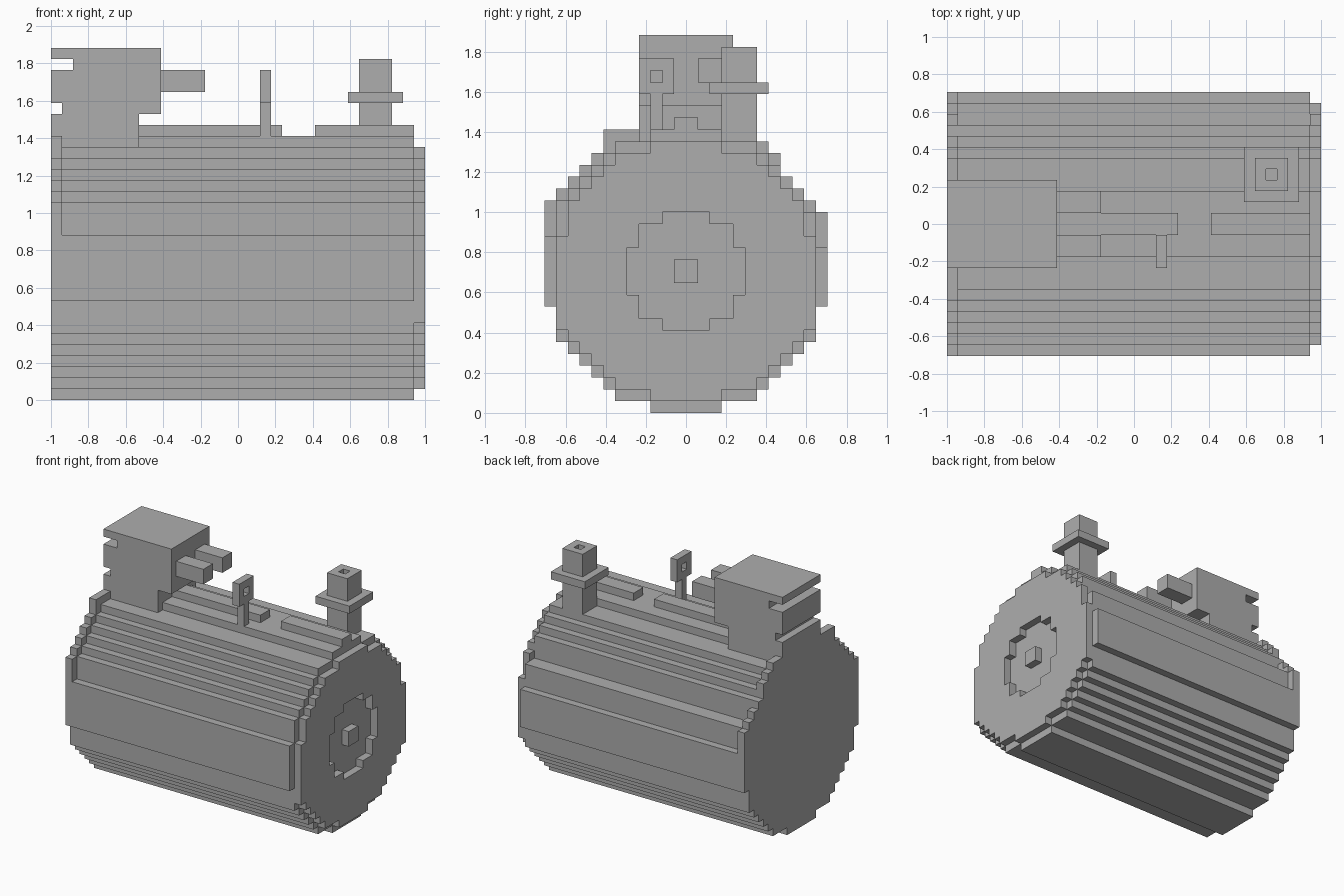
import bpy, bmesh
from mathutils import Vector

U = 1 / 17  # size of one block

cube = bpy.data.objects.get("Cube")
if cube:
    bpy.data.objects.remove(cube, do_unlink=True)

GREY = (0.42, 0.42, 0.42, 1)
grey = bpy.data.materials.new("plain grey")
grey.use_nodes = True
grey.diffuse_color = GREY
grey.node_tree.nodes["Principled BSDF"].inputs["Base Color"].default_value = GREY


def finish(name, bm):
    bmesh.ops.scale(bm, vec=(U, U, U), verts=bm.verts)
    bmesh.ops.recalc_face_normals(bm, faces=bm.faces)
    mesh = bpy.data.meshes.new(name)
    bm.to_mesh(mesh)
    bm.free()
    mesh.materials.append(grey)
    obj = bpy.data.objects.new(name, mesh)
    bpy.context.collection.objects.link(obj)
    return obj


def boxes(name, *spans):
    """Each span is (x range, y range, z range) in blocks."""
    bm = bmesh.new()
    for span in spans:
        lo, hi = Vector([s[0] for s in span]), Vector([s[1] for s in span])
        for v in bmesh.ops.create_cube(bm, size=1)["verts"]:
            v.co = (lo + hi) / 2 + v.co * (hi - lo)
    return finish(name, bm)


def steps(rows, z, side):
    """Stair outline going up from z; rows hold (top, half width)."""
    points = []
    for top, width in rows:
        points += [(side * width, z), (side * width, top)]
        z = top
    return points


def extrude(name, outlines, x0, x1):
    bm = bmesh.new()
    for outline in outlines:
        face = bm.faces.new([bm.verts.new((x0, y, z)) for y, z in outline])
        new = bmesh.ops.extrude_face_region(bm, geom=[face], use_keep_orig=True)["geom"]
        verts = [g for g in new if isinstance(g, bmesh.types.BMVert)]
        bmesh.ops.translate(bm, vec=(x1 - x0, 0, 0), verts=verts)
    return finish(name, bm)


# Stepped drum and its rear flange
lower = [(1, 3), (2, 6), (3, 7), (4, 8), (5, 9), (6, 10), (9, 11)]
body_front = lower + [(15, 12), (18, 11), (19, 10), (20, 9), (21, 8), (22, 7), (23, 6), (24, 3)]
body_back = lower + [(14, 12), (17, 11), (20, 9), (21, 8), (22, 7), (23, 6), (24, 3)]
rim_front = lower + [(18, 12), (19, 11), (20, 10), (21, 9), (22, 8), (24, 7)]
rim_back = lower + [(17, 12), (18, 11), (19, 10), (20, 9), (22, 8), (23, 7), (24, 6)]
for name, front, back, x0, x1 in (("drum", body_front, body_back, -16, 16),
                                  ("rear_flange", rim_front, rim_back, -17, -16)):
    extrude(name, [steps(back, 0, 1) + steps(front, 0, -1)[::-1]], x0, x1)

# End disc with a round recess and a small hub
disc = [(2, 3), (3, 6), (4, 7), (5, 8), (6, 9), (7, 10), (15, 11),
        (18, 10), (19, 9), (20, 8), (21, 7), (22, 6), (23, 3)]
recess = [(8, 2), (10, 4), (14, 5), (16, 4), (17, 2)]
halves = []
for side in (-1, 1):
    outer = [(0, 1)] + steps(disc, 1, side) + [(0, 23)]
    inner = [(0, 7)] + steps(recess, 7, side) + [(0, 17)]
    halves.append(outer + inner[::-1])
extrude("end_disc", halves, 16, 17)
boxes("hub", ((16, 17), (-1, 1), (11, 13)))

# Flat rails along the top
boxes("top_rails", ((-9, 4), (-1, 1), (24, 25)), ((7, 16), (-1, 1), (24, 25)))

# Control box with two slots on its rear side, and two prongs
wide = (-4, 4)
boxes("control_box",
      ((-17, -9), wide, (23, 26)), ((-16, -7), wide, (26, 27)),
      ((-17, -7), wide, (27, 30)), ((-15, -7), wide, (30, 31)),
      ((-17, -7), wide, (31, 32)))
boxes("prongs", *[((-7, -3), y, (28, 30)) for y in ((-3, -1), (1, 3))])

# Small upright lever with a square eye
t = (2, 3)
boxes("lever", (t, (-3, -2), (24, 27)),
      (t, (-4, -1), (27, 28)), (t, (-4, -1), (29, 30)),
      (t, (-4, -3), (28, 29)), (t, (-2, -1), (28, 29)))

# Valve post with a collar and an open top
rim = (29, 31)
boxes("valve_post", ((11, 14), (3, 6), (22, 29)),
      ((11, 14), (3, 4), rim), ((11, 14), (5, 6), rim),
      ((11, 12), (4, 5), rim), ((13, 14), (4, 5), rim))
boxes("valve_collar", ((10, 15), (2, 7), (27, 28)))
